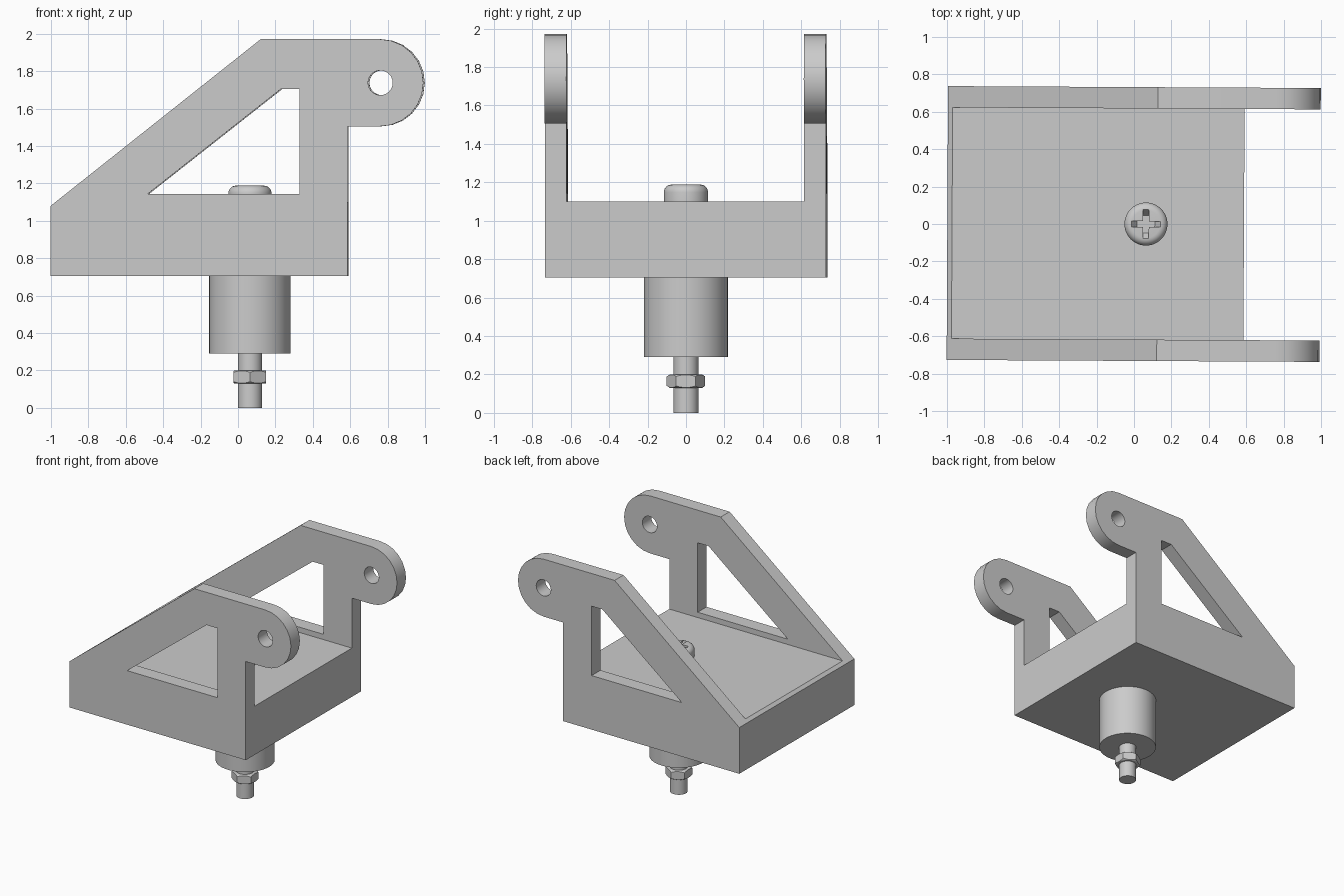
import bpy, bmesh
from math import sin, cos, pi, radians

cube = bpy.data.objects.get("Cube")
if cube:
    bpy.data.objects.remove(cube)

grey = bpy.data.materials.new("plain grey")
GREY = (0.6, 0.6, 0.6, 1)
grey.diffuse_color = GREY
grey.use_nodes = True
grey.node_tree.nodes["Principled BSDF"].inputs["Base Color"].default_value = GREY

AXIS_X = 0.064   # shared axis of spindle, nut and screw
TWIST = radians(-0.3)


def finish(name, bm):
    bmesh.ops.recalc_face_normals(bm, faces=bm.faces)
    mesh = bpy.data.meshes.new(name)
    bm.to_mesh(mesh)
    bm.free()
    mesh.materials.append(grey)
    obj = bpy.data.objects.new(name, mesh)
    bpy.context.collection.objects.link(obj)
    return obj


def prism(name, points, half_width):
    """Extrude an x-z outline symmetrically along y."""
    bm = bmesh.new()
    face = bm.faces.new([bm.verts.new((x, -half_width, z)) for x, z in points])
    side = bmesh.ops.extrude_face_region(bm, geom=[face])["geom"]
    verts = [v for v in side if isinstance(v, bmesh.types.BMVert)]
    bmesh.ops.translate(bm, vec=(0, 2 * half_width, 0), verts=verts)
    return finish(name, bm)


def lathe(name, profile, sides=48, start=0.0):
    """Turn a closed (radius, z) profile about the spindle axis."""
    bm = bmesh.new()
    rings = []
    for r, z in profile:
        angles = [start + 2 * pi * i / sides for i in range(sides)]
        rings.append([bm.verts.new((AXIS_X + r * cos(a), r * sin(a), z)) for a in angles])
    for low, high in zip(rings, rings[1:]):
        for i in range(sides):
            j = (i + 1) % sides
            bm.faces.new((low[i], low[j], high[j], high[i]))
    bm.faces.new(rings[0])
    bm.faces.new(rings[-1])
    return finish(name, bm)


def combine(obj, cutter, operation="DIFFERENCE"):
    mod = obj.modifiers.new("cut", "BOOLEAN")
    mod.object, mod.operation, mod.solver = cutter, operation, "EXACT"
    bpy.context.view_layer.objects.active = obj
    bpy.ops.object.modifier_apply(modifier=mod.name)
    bpy.data.objects.remove(cutter)


def arc(cx, cz, r, start, end, steps):
    angles = [radians(start + (end - start) * i / steps) for i in range(steps + 1)]
    return [(cx + r * cos(a), cz + r * sin(a)) for a in angles]


# Bracket: side outline with rounded lug, cut to a channel
lug = arc(0.762, 1.738, 0.233, -90, 90, 12)
outline = [(-0.998, 0.705), (0.588, 0.705), (0.588, 1.505)] + lug + [(0.125, 1.971), (-0.998, 1.08)]
bracket = prism("bracket", outline, 0.732)
combine(bracket, prism("channel_cutter", [(-2, 1.1), (2, 1.1), (2, 3), (-2, 3)], 0.618))
window = [(-0.48, 1.143), (0.332, 1.143), (0.332, 1.706), (0.235, 1.706)]
combine(bracket, prism("window_cutter", window, 1))
combine(bracket, prism("pin_hole_cutter", arc(0.765, 1.738, 0.066, 0, 345, 23), 1))

# Spindle below the bracket
boss = lathe("boss", [(0.218, 0.29), (0.218, 0.705)])
rod = lathe("rod", [(0.065, 0), (0.065, 0.29)], 32)

# Hexagonal nut with chamfered corners
nut = lathe("nut", [(0.1, 0.13), (0.1, 0.2)], 6, pi / 2)
chamfer = lathe("nut_chamfer", [(0.084, 0.13), (0.107, 0.145), (0.107, 0.185), (0.084, 0.2)])
combine(nut, chamfer, "INTERSECT")

# Screw head with tapered cross recess
dome = arc(0.075, 1.148, 0.04, 0, 90, 6)
screw = lathe("screw_head", [(0.115, 1.1)] + dome)
blade = [(AXIS_X - 0.047, 1.15), (AXIS_X + 0.047, 1.15),
         (AXIS_X + 0.08, 1.192), (AXIS_X - 0.08, 1.192)]
combine(screw, prism("slot_cutter", blade, 0.015))
cross = prism("cross_slot_cutter", blade, 0.015)
for v in cross.data.vertices:
    x, y = v.co.x - AXIS_X, v.co.y
    v.co.x, v.co.y = AXIS_X - y, x
combine(screw, cross)

# Shading and slight twist of the whole assembly
bpy.ops.object.select_all(action="DESELECT")
for obj in (bracket, boss, rod, nut, screw):
    obj.rotation_euler.z = TWIST
    obj.select_set(True)
bpy.context.view_layer.objects.active = bracket
bpy.ops.object.shade_smooth_by_angle(angle=radians(28))
